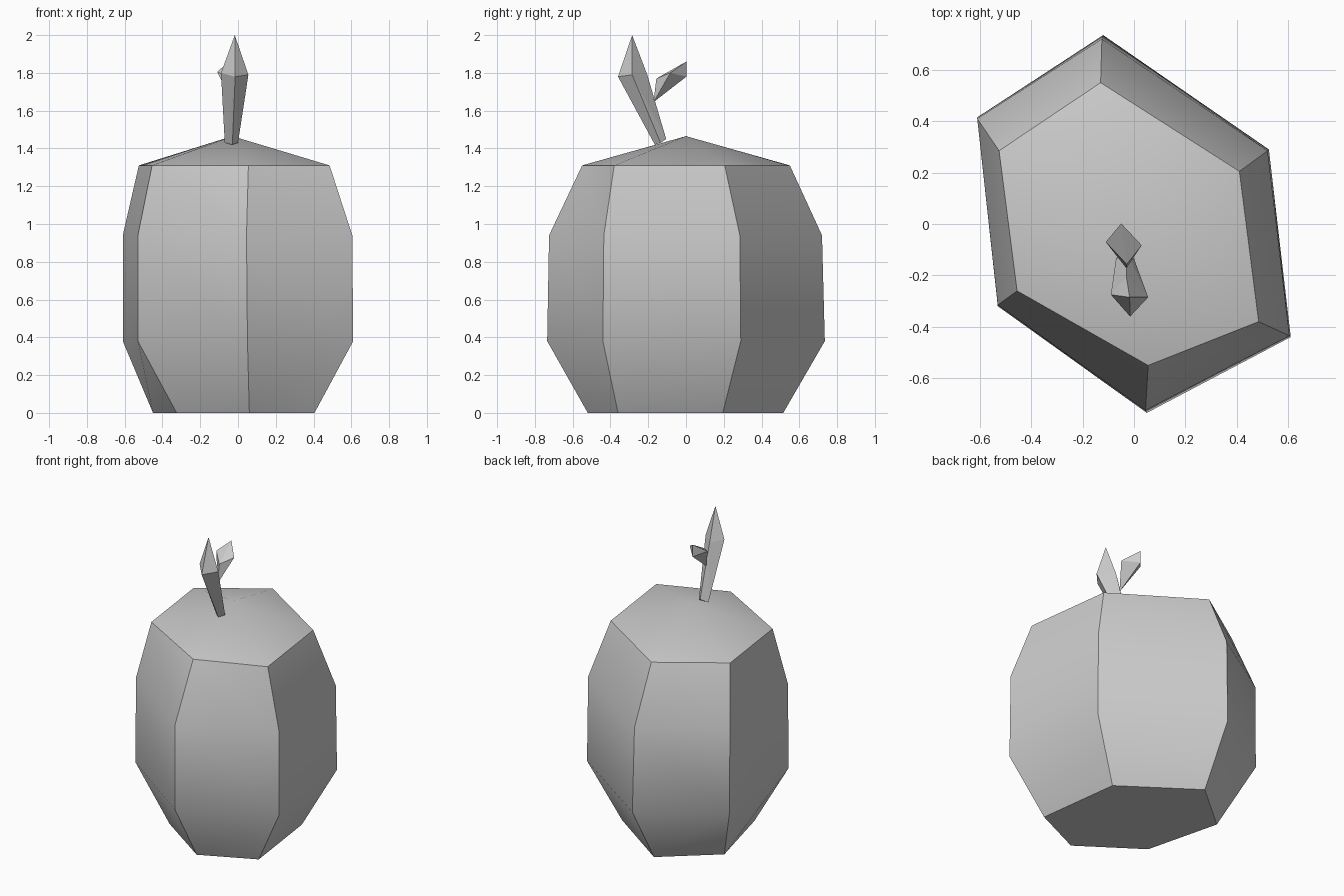
import bpy
import bmesh
import math

cube = bpy.data.objects.get("Cube")
if cube:
    bpy.data.objects.remove(cube, do_unlink=True)

# One plain grey material
grey = bpy.data.materials.new("light_grey")
grey.use_nodes = True
grey.diffuse_color = (0.6, 0.6, 0.6, 1)
bsdf = next(n for n in grey.node_tree.nodes if n.type == 'BSDF_PRINCIPLED')
bsdf.inputs["Base Color"].default_value = (0.6, 0.6, 0.6, 1)


def add_object(name, bm):
    bmesh.ops.recalc_face_normals(bm, faces=bm.faces[:])
    mesh = bpy.data.meshes.new(name)
    bm.to_mesh(mesh)
    bm.free()
    mesh.materials.append(grey)
    obj = bpy.data.objects.new(name, mesh)
    bpy.context.collection.objects.link(obj)
    return obj


def hull(name, points):
    """Faceted convex part spanned by a few corner points."""
    bm = bmesh.new()
    for p in points:
        bm.verts.new(p)
    bmesh.ops.convex_hull(bm, input=bm.verts[:])
    return add_object(name, bm)


# Fruit body: six-sided rings from the base to the shoulder, clockwise from the back corner
rings = [
    (0.0, [(-.125, .515), (.333, .195), (.405, -.36), (.06, -.52), (-.325, -.254), (-.45, .24)]),
    (0.38, [(-.12, .735), (.525, .29), (.61, -.44), (.05, -.735), (-.53, -.32), (-.61, .415)]),
    (0.94, [(-.125, .72), (.52, .285), (.605, -.435), (.045, -.725), (-.53, -.315), (-.61, .41)]),
    (1.31, [(-.13, .55), (.41, .205), (.485, -.38), (.055, -.55), (-.455, -.26), (-.525, .285)]),
]
bm = bmesh.new()
loops = [[bm.verts.new((x, y, z)) for x, y in ring] for z, ring in rings]
apex = bm.verts.new((-.03, 0, 1.465))
bm.faces.new(loops[0])
for i in range(6):
    j = (i + 1) % 6
    for k in range(3):
        a, b = loops[k][i], loops[k][j]
        d, c = loops[k + 1][i], loops[k + 1][j]
        if k == 0:      # lower band, split from upper corner to next lower corner
            tris = [(a, b, d), (b, c, d)]
        elif k == 2:    # shoulder band, split the other way
            tris = [(a, b, c), (a, c, d)]
        else:
            tris = [(a, b, c, d)]
        for t in tris:
            bm.faces.new(t)
    bm.faces.new((loops[3][i], loops[3][j], apex))
body = add_object("fruit_body", bm)
bpy.ops.object.select_all(action='DESELECT')
body.select_set(True)
bpy.context.view_layer.objects.active = body
bpy.ops.object.shade_smooth_by_angle(angle=math.radians(30))

# Stem: four-sided, widening upward and ending in a point
hull("stem", [
    (-.07, -.135, 1.43), (0, -.135, 1.43), (-.03, -.165, 1.42), (-.03, -.105, 1.45),
    (-.09, -.275, 1.80), (.055, -.285, 1.79), (-.015, -.36, 1.78), (-.03, -.205, 1.79),
    (-.017, -.285, 2.0),
])

# Leaf: diamond-topped wedge growing backward from the stem
hull("leaf", [
    (-.03, -.172, 1.645), (-.028, -.157, 1.77), (-.11, -.07, 1.805),
    (.03, -.083, 1.80), (-.05, .002, 1.86), (-.05, .002, 1.78),
])
